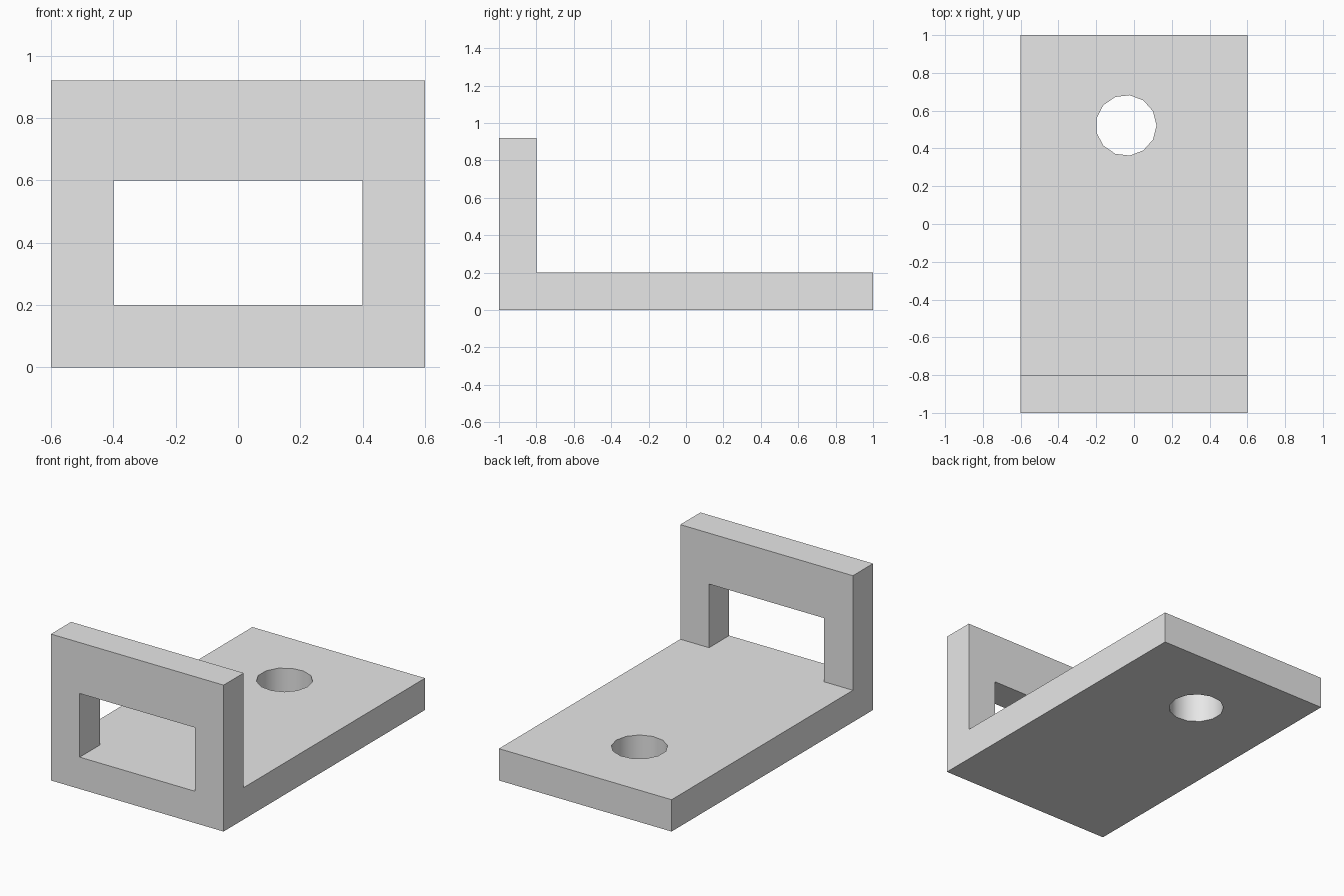
import bpy
import bmesh
from mathutils import Matrix, Vector

default = bpy.data.objects.get("Cube")
if default:
    bpy.data.objects.remove(default, do_unlink=True)

HALF_WIDTH, HALF_LENGTH = 0.6, 1.0
HEIGHT, THICKNESS = 0.92, 0.2

grey = bpy.data.materials.new("light_grey")
grey.use_nodes = True
grey.diffuse_color = (0.8, 0.8, 0.8, 1)
grey.node_tree.nodes["Principled BSDF"].inputs["Base Color"].default_value = grey.diffuse_color


def make_object(name, bm):
    bmesh.ops.recalc_face_normals(bm, faces=bm.faces)
    mesh = bpy.data.meshes.new(name)
    bm.to_mesh(mesh)
    bm.free()
    mesh.materials.append(grey)
    obj = bpy.data.objects.new(name, mesh)
    bpy.context.collection.objects.link(obj)
    return obj


def cut(target, cutter):
    cutter.hide_render = True
    mod = target.modifiers.new(cutter.name, 'BOOLEAN')
    mod.operation = 'DIFFERENCE'
    mod.solver = 'EXACT'
    mod.object = cutter
    bpy.context.view_layer.objects.active = target
    bpy.ops.object.modifier_apply(modifier=mod.name)
    bpy.data.objects.remove(cutter, do_unlink=True)


# L-shaped bracket: side profile extruded across the width
inner = THICKNESS - HALF_LENGTH
profile = [(-HALF_LENGTH, 0), (HALF_LENGTH, 0), (HALF_LENGTH, THICKNESS),
           (inner, THICKNESS), (inner, HEIGHT), (-HALF_LENGTH, HEIGHT)]
bm = bmesh.new()
side = bm.faces.new([bm.verts.new((-HALF_WIDTH, y, z)) for y, z in profile])
extruded = bmesh.ops.extrude_face_region(bm, geom=[side], use_keep_orig=True)
moved = [v for v in extruded["geom"] if isinstance(v, bmesh.types.BMVert)]
bmesh.ops.translate(bm, verts=moved, vec=(2 * HALF_WIDTH, 0, 0))
bracket = make_object("bracket", bm)

# Rectangular window through the upright, level with the plate
bm = bmesh.new()
bmesh.ops.create_cube(bm, size=1, matrix=Matrix.LocRotScale(
    Vector((0, -0.9, 0.4)), None, Vector((0.8, 0.4, 0.4))))
cut(bracket, make_object("window_cutter", bm))

# Thirteen-sided bolt hole through the plate
bm = bmesh.new()
bmesh.ops.create_cone(bm, cap_ends=True, segments=13, radius1=0.161, radius2=0.161,
                      depth=0.6, matrix=Matrix.Translation((-0.042, 0.522, 0.1)))
# Place one corner of the hole on the +x side
centre = Vector((-0.042, 0.522, 0.1))
corner = max(bm.verts, key=lambda v: v.co.y).co - centre
bmesh.ops.rotate(bm, verts=bm.verts, cent=centre,
                 matrix=Matrix.Rotation(-corner.xy.angle_signed(Vector((1, 0))), 3, 'Z'))
cut(bracket, make_object("hole_cutter", bm))

# Smooth hole wall, crisp edges elsewhere
bpy.ops.object.select_all(action='DESELECT')
bracket.select_set(True)
bpy.context.view_layer.objects.active = bracket
bpy.ops.object.shade_smooth_by_angle(angle=0.6)
